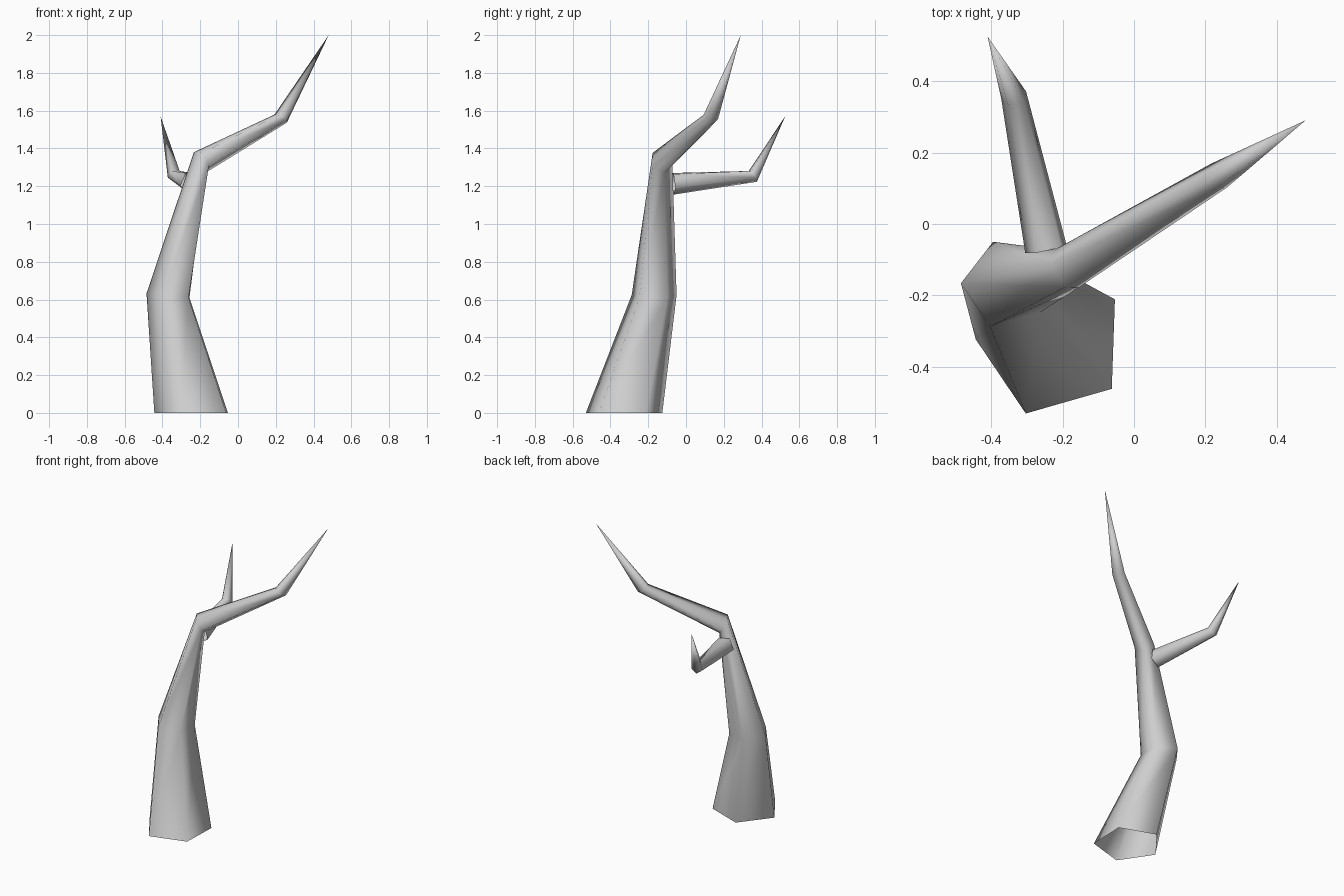
import bpy
import bmesh
from math import cos, sin, tau, radians
from mathutils import Vector

cube = bpy.data.objects.get("Cube")
if cube:
    bpy.data.objects.remove(cube, do_unlink=True)

SIDES = 5
START = radians(34)

# Single bark colour
bark = bpy.data.materials.new("pale grey bark")
bark.use_nodes = True
colour = (0.62, 0.62, 0.62, 1)
bark.diffuse_color = colour
bark.node_tree.nodes["Principled BSDF"].inputs["Base Color"].default_value = colour


def limb(name, rings, tip):
    """Open five-sided tube through (centre, normal, radius) rings, closed to a point."""
    bm = bmesh.new()
    loops = []
    for centre, normal, radius in rings:
        turn = Vector((0, 0, 1)).rotation_difference(Vector(normal).normalized())
        loop = []
        for i in range(SIDES):
            a = START + tau * i / SIDES
            loop.append(bm.verts.new(Vector(centre) + turn @ Vector((cos(a), sin(a), 0)) * radius))
        loops.append(loop)
    for low, high in zip(loops, loops[1:]):
        for i in range(SIDES):
            j = (i + 1) % SIDES
            bm.faces.new((low[i], low[j], high[j], high[i]))
    point = bm.verts.new(tip)
    for i in range(SIDES):
        bm.faces.new((loops[-1][i], loops[-1][(i + 1) % SIDES], point))
    for face in bm.faces:
        face.smooth = True
    mesh = bpy.data.meshes.new(name)
    bm.to_mesh(mesh)
    bm.free()
    mesh.materials.append(bark)
    obj = bpy.data.objects.new(name, mesh)
    bpy.context.collection.objects.link(obj)
    return obj


# Trunk bending over into the long main branch
limb("trunk", [
    ((-0.23, -0.33, 0), (0, 0, 1), 0.213),
    ((-0.36, -0.17, 0.62), (0.1, 0, 1), 0.125),
    ((-0.195, -0.13, 1.33), (0.77, 0.47, 0.42), 0.066),
    ((0.23, 0.13, 1.56), (0.46, 0.3, 0.83), 0.042),
], (0.48, 0.29, 2.0))

# Short side branch growing out of the back of the trunk
limb("side_branch", [
    ((-0.245, -0.07, 1.217), (-0.2, 0.98, 0.09), 0.062),
    ((-0.335, 0.355, 1.255), (-0.22, 0.79, 0.55), 0.038),
], (-0.41, 0.525, 1.57))
